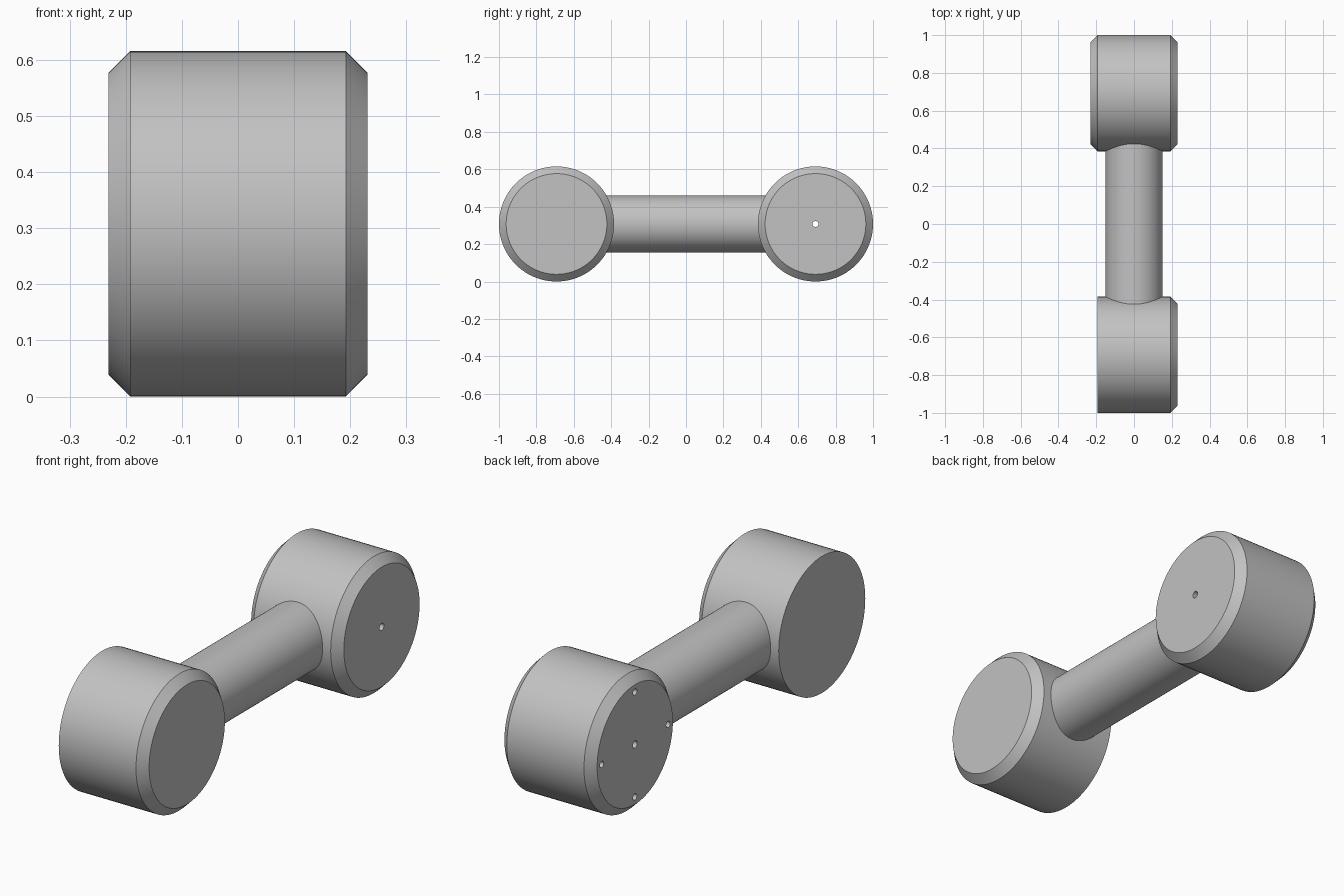
import bpy
import bmesh
from math import radians, sin, cos, pi
from mathutils import Matrix, Vector

if "Cube" in bpy.data.objects:
    bpy.data.objects.remove(bpy.data.objects["Cube"])

RADIUS = 4 / 13          # weight radius, also height of the centre line
HALF_WIDTH = 3 / 13
CHAMFER = 0.0385
OFFSET = 1 - RADIUS      # weight centre along y
CENTRE_Z = RADIUS
GRIP_RADIUS = 0.152

grey = bpy.data.materials.new("plain grey")
grey.use_nodes = True
grey.diffuse_color = (0.54, 0.54, 0.54, 1)
grey.node_tree.nodes["Principled BSDF"].inputs["Base Color"].default_value = grey.diffuse_color


def add_rod(bm, start, end, radius, segments):
    """Capped cylinder between two points."""
    start, end = Vector(start), Vector(end)
    axis = end - start
    turn = axis.to_track_quat("Z", "Y").to_matrix().to_4x4()
    return bmesh.ops.create_cone(
        bm, cap_ends=True, segments=segments, radius1=radius, radius2=radius,
        depth=axis.length, matrix=Matrix.Translation((start + end) / 2) @ turn)["verts"]


def make_object(name, bm):
    bmesh.ops.recalc_face_normals(bm, faces=bm.faces)
    mesh = bpy.data.meshes.new(name)
    bm.to_mesh(mesh)
    bm.free()
    mesh.materials.append(grey)
    obj = bpy.data.objects.new(name, mesh)
    bpy.context.collection.objects.link(obj)
    return obj


def activate(obj):
    bpy.ops.object.select_all(action="DESELECT")
    obj.select_set(True)
    bpy.context.view_layer.objects.active = obj


def make_weight(name, y, left, right, chamfered_sides):
    """Drum lying along x, with its rim chamfered on the given sides."""
    bm = bmesh.new()
    add_rod(bm, (left, y, CENTRE_Z), (right, y, CENTRE_Z), RADIUS, 96)
    rims = [e for e in bm.edges
            if any(all(v.co.x * side > 0.1 for v in e.verts) for side in chamfered_sides)]
    bmesh.ops.bevel(bm, geom=rims, offset=CHAMFER, offset_type="OFFSET",
                    segments=1, affect="EDGES")
    # Place the chamfer rings exactly
    for v in bm.verts:
        radial = Vector((0, v.co.y - y, v.co.z - CENTRE_Z))
        target = RADIUS
        if any(abs(v.co.x - side * HALF_WIDTH) < 0.005 for side in chamfered_sides):
            target = RADIUS - CHAMFER
        radial.length = target
        v.co.y, v.co.z = y + radial.y, CENTRE_Z + radial.z
    return make_object(name, bm)


# Weights: the front one is plain and flat on its -x side
front_weight = make_weight("front_weight", -OFFSET, CHAMFER - HALF_WIDTH, HALF_WIDTH, (1,))
back_weight = make_weight("back_weight", OFFSET, -HALF_WIDTH, HALF_WIDTH, (-1, 1))

# Handle, with its ends buried in the weights
bm = bmesh.new()
add_rod(bm, (0, -0.46, CENTRE_Z), (0, 0.46, CENTRE_Z), GRIP_RADIUS, 96)
handle = make_object("handle", bm)

# Through hole and four shallow holes in the back weight
bm = bmesh.new()
add_rod(bm, (-0.3, OFFSET, CENTRE_Z), (0.3, OFFSET, CENTRE_Z), 0.016, 24)
for i in range(4):
    y = OFFSET + 0.236 * cos(i * pi / 2)
    z = CENTRE_Z + 0.236 * sin(i * pi / 2)
    add_rod(bm, (-0.3, y, z), (-0.15, y, z), 0.014, 24)
cutter = make_object("hole_cutter", bm)
cutter.hide_render = True

drill = back_weight.modifiers.new("holes", "BOOLEAN")
drill.operation = "DIFFERENCE"
drill.solver = "EXACT"
drill.object = cutter
activate(back_weight)
bpy.ops.object.modifier_apply(modifier=drill.name)
bpy.data.objects.remove(cutter)

# Smooth round sides, crisp rims
for part in (front_weight, back_weight, handle):
    activate(part)
    bpy.ops.object.shade_smooth_by_angle(angle=radians(30))
